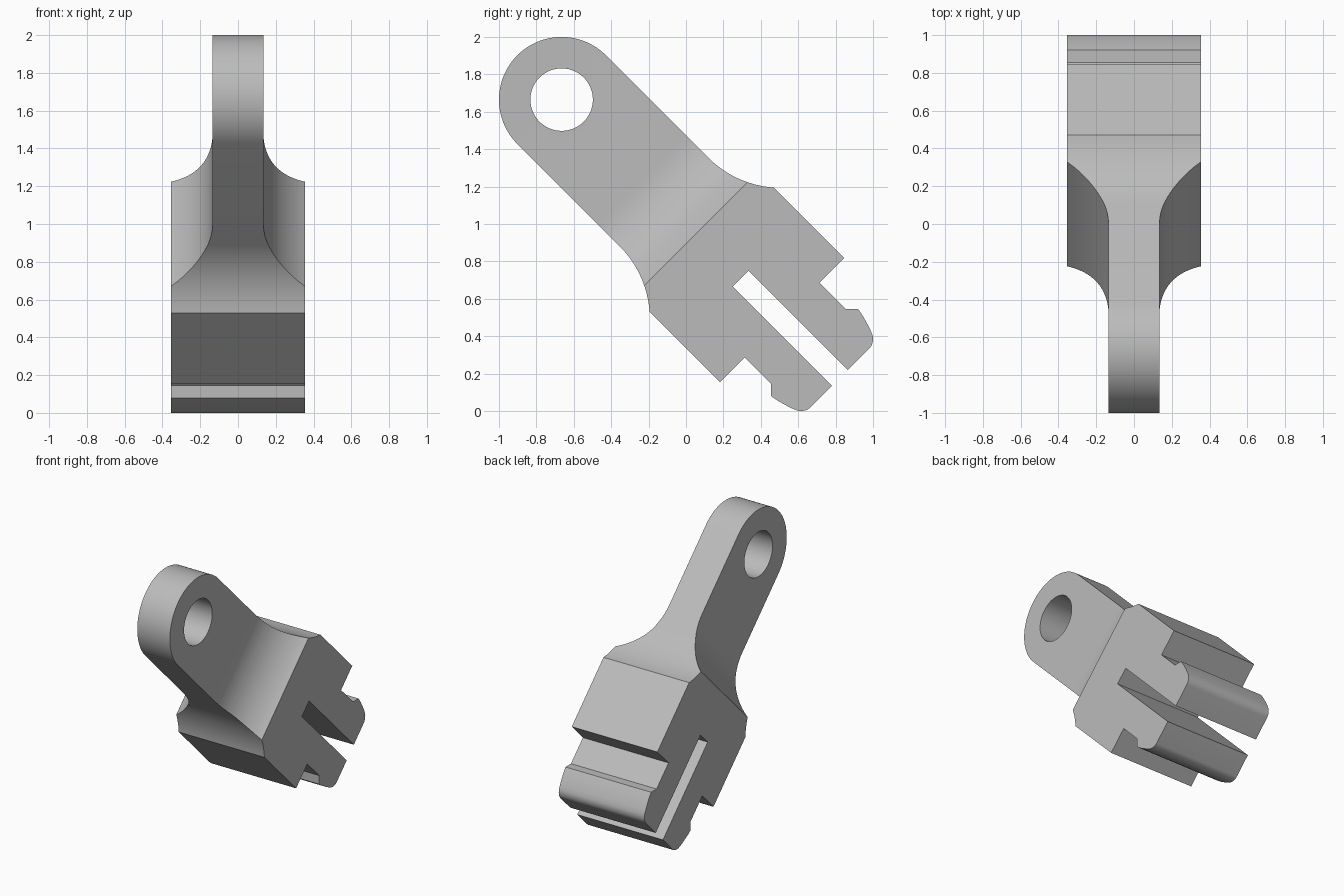
import bpy, bmesh
from math import sin, cos, pi, asin, radians, sqrt
from mathutils import Matrix, Vector

cube = bpy.data.objects.get("Cube")
if cube:
    bpy.data.objects.remove(cube)

grey = bpy.data.materials.new("light_grey")
grey.use_nodes = True
grey.diffuse_color = (0.5, 0.5, 0.5, 1)
grey.node_tree.nodes["Principled BSDF"].inputs["Base Color"].default_value = (0.5, 0.5, 0.5, 1)

# Part axes: u runs down the 45 degree slope from the eye, v across it, x sideways
S = 1 / sqrt(2)
U, V, X = Vector((0, S, -S)), Vector((0, S, S)), Vector((1, 0, 0))
EYE = Vector((0, -0.665, 1.665))
EYE_R, HOLE_R = 0.335, 0.167


def prism(name, outline, across, depth, half):
    """Extrude a (u, across) outline by +-half along depth."""
    bm = bmesh.new()
    verts = [bm.verts.new(EYE + U * u + across * a - depth * half) for u, a in outline]
    face = bm.faces.new(verts)
    top = bmesh.ops.extrude_face_region(bm, geom=[face])["geom"]
    bmesh.ops.translate(bm, vec=depth * half * 2,
                        verts=[g for g in top if isinstance(g, bmesh.types.BMVert)])
    bmesh.ops.recalc_face_normals(bm, faces=bm.faces)
    mesh = bpy.data.meshes.new(name)
    bm.to_mesh(mesh)
    bm.free()
    mesh.materials.append(grey)
    obj = bpy.data.objects.new(name, mesh)
    bpy.context.collection.objects.link(obj)
    return obj


def flare(u0, a0, u1, a1, steps=20):
    """Concave arc leaving (u0, a0) parallel to the axis and ending at (u1, a1)."""
    du, da = u1 - u0, a1 - a0
    r = (du * du + da * da) / (2 * da)
    end = asin(du / r)
    return [(u0 + r * sin(end * i / steps), a0 + r - r * cos(end * i / steps))
            for i in range(steps + 1)]


def mirrored(half):
    return half + [(u, -a) for u, a in reversed(half) if a > 0]


# Side outline: rounded eye, flared neck, notched body and split snap prongs
eye_arc = [(-EYE_R * cos(pi / 2 * i / 32), EYE_R * sin(pi / 2 * i / 32)) for i in range(33)]
prong = [(1.667, 0.47), (1.667, 0.283), (1.867, 0.283), (1.913, 0.329),
         (1.957, 0.321), (2.0, 0.309), (2.037, 0.297), (2.068, 0.284),
         (2.083, 0.272), (2.095, 0.256), (2.102, 0.24), (2.104, 0.224),
         (2.104, 0.06), (1.354, 0.06)]
side = mirrored(eye_arc + flare(0.774, EYE_R, 1.135, 0.47) + prong)
clip = prism("pivot_clip", side, V, X, 0.355)

# Plan outline: thin arm flaring out to the wide body
plan = mirrored([(-0.5, 0.135)] + flare(0.607, 0.135, 1.015, 0.354) +
                [(1.015, 0.5), (2.4, 0.5)])
plan_cutter = prism("plan_cutter", plan, X, V, 0.7)

# Pivot hole
hole = [(HOLE_R * cos(2 * pi * i / 64), HOLE_R * sin(2 * pi * i / 64)) for i in range(64)]
hole_cutter = prism("hole_cutter", hole, V, X, 0.6)

bpy.context.view_layer.objects.active = clip
clip.select_set(True)
for cutter, operation in ((plan_cutter, 'INTERSECT'), (hole_cutter, 'DIFFERENCE')):
    cutter.hide_render = True
    mod = clip.modifiers.new(cutter.name, 'BOOLEAN')
    mod.operation, mod.object, mod.solver = operation, cutter, 'EXACT'
    bpy.ops.object.modifier_apply(modifier=mod.name)
    bpy.data.objects.remove(cutter)

bpy.ops.object.shade_smooth_by_angle(angle=radians(25))
